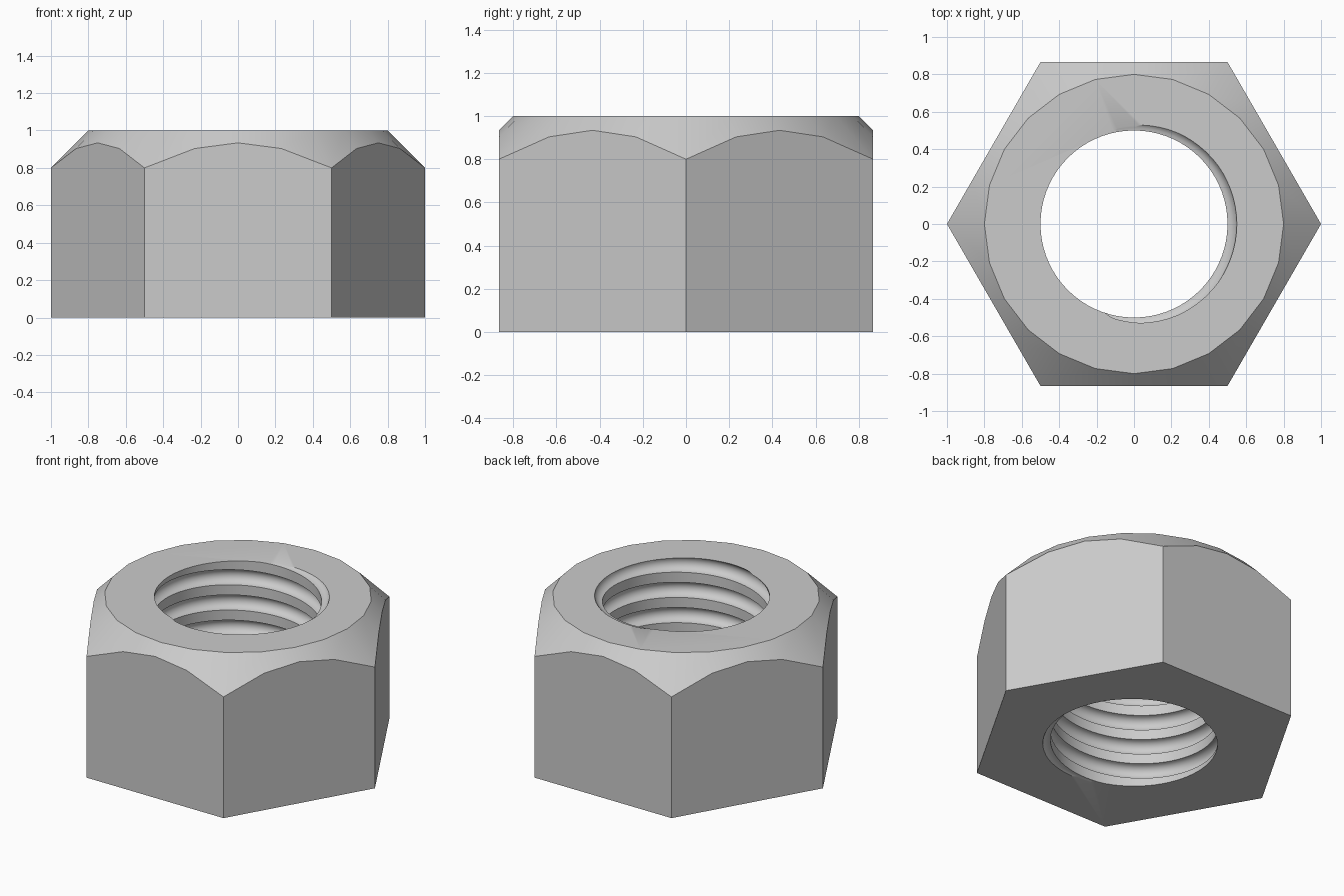
import bpy, bmesh
from math import sin, cos, pi, sqrt, radians

if "Cube" in bpy.data.objects:
    bpy.data.objects.remove(bpy.data.objects["Cube"], do_unlink=True)

APOTHEM = sqrt(3) / 2   # half the distance across flats
HEIGHT = 1.0
TOP_RADIUS = 0.8        # where the 45 degree chamfer meets the top
BORE = 0.5
GROOVE = 0.05           # radius of the round thread groove
PITCH = HEIGHT / 6

steel = bpy.data.materials.new("grey_steel")
steel.use_nodes = True
steel.diffuse_color = (0.6, 0.6, 0.6, 1)
steel.node_tree.nodes["Principled BSDF"].inputs["Base Color"].default_value = steel.diffuse_color


def polar(r, a, z):
    return (r * cos(a), r * sin(a), z)


def make_object(name, bm):
    bmesh.ops.recalc_face_normals(bm, faces=bm.faces)
    mesh = bpy.data.meshes.new(name)
    bm.to_mesh(mesh)
    bm.free()
    mesh.materials.append(steel)
    obj = bpy.data.objects.new(name, mesh)
    bpy.context.collection.objects.link(obj)
    return obj


# Hexagonal body with a conical chamfer around the top
def build_body():
    bm = bmesh.new()
    steps = 24
    per_side = steps // 6
    bottom = [bm.verts.new(polar(1, i * pi / 3, 0)) for i in range(6)]
    top, arc = [], []
    for i in range(steps):
        a = i * 2 * pi / steps
        r = APOTHEM / cos(a % (pi / 3) - pi / 6)
        if i % per_side == 0:
            r = 1.0
        top.append(bm.verts.new(polar(TOP_RADIUS, a, HEIGHT)))
        arc.append(bm.verts.new(polar(r, a, HEIGHT + TOP_RADIUS - r)))
    for i in range(steps):
        j = (i + 1) % steps
        bm.faces.new((arc[i], arc[j], top[j], top[i]))
    for s in range(6):
        edge = [arc[(s * per_side + k) % steps] for k in range(per_side + 1)]
        bm.faces.new([bottom[s], bottom[(s + 1) % 6]] + edge[::-1])
    bm.faces.new(top)
    bm.faces.new(bottom[::-1])
    return make_object("hex_nut", bm)


# Threaded rod: one pitch of land and round groove, swept along a helix
def build_thread_cutter():
    bm = bmesh.new()
    steps, arc_steps = 72, 10
    profile = [(BORE + GROOVE * sin(pi * k / arc_steps), -GROOVE * cos(pi * k / arc_steps))
               for k in range(arc_steps + 1)]
    profile.append((BORE, PITCH - GROOVE))
    previous = None
    for i in range(-2 * steps, 9 * steps + 1):
        a = 2 * pi * (i % steps) / steps
        rise = PITCH * i / steps
        section = [bm.verts.new(polar(r, a, z + rise)) for r, z in profile]
        if previous:
            for k in range(len(profile) - 1):
                bm.faces.new((previous[k], section[k], section[k + 1], previous[k + 1]))
        previous = section
    bmesh.ops.remove_doubles(bm, verts=bm.verts, dist=0.0001)
    # Trim both ends flat, beyond the body, and close them
    for z, direction in ((-0.07, -1), (HEIGHT + 0.07, 1)):
        bmesh.ops.bisect_plane(bm, geom=bm.verts[:] + bm.edges[:] + bm.faces[:],
                               plane_co=(0, 0, z), plane_no=(0, 0, direction),
                               clear_outer=True)
    bmesh.ops.holes_fill(bm, edges=[e for e in bm.edges if e.is_boundary], sides=0)
    return make_object("thread_cutter", bm)


nut = build_body()
cutter = build_thread_cutter()
cutter.hide_render = True

# Cut the threaded bore
cut = nut.modifiers.new("threaded_bore", "BOOLEAN")
cut.operation = "DIFFERENCE"
cut.solver = "EXACT"
cut.object = cutter
bpy.ops.object.select_all(action="DESELECT")
nut.select_set(True)
bpy.context.view_layer.objects.active = nut
bpy.ops.object.modifier_apply(modifier=cut.name)
bpy.data.objects.remove(cutter, do_unlink=True)
bpy.ops.object.shade_smooth_by_angle(angle=radians(30))
